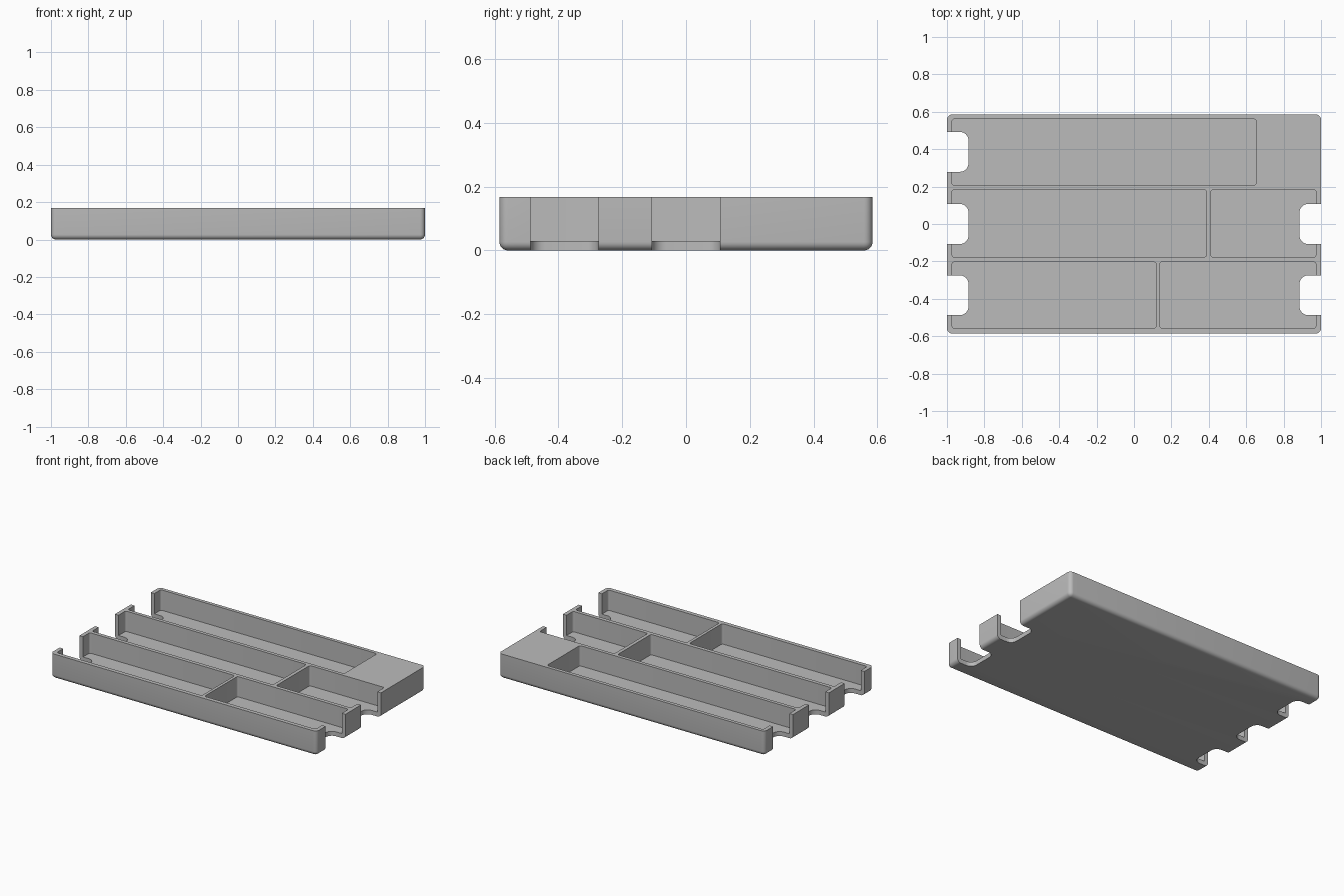
import bpy, bmesh
from mathutils import Vector, Matrix

if "Cube" in bpy.data.objects:
    bpy.data.objects.remove(bpy.data.objects["Cube"], do_unlink=True)

HEIGHT, FLOOR = 0.168, 0.03

gray = bpy.data.materials.new("plain gray")
gray.use_nodes = True
color = (0.5, 0.5, 0.5, 1)
gray.diffuse_color = color
gray.node_tree.nodes["Principled BSDF"].inputs["Base Color"].default_value = color


def rounded_box(name, x, y, z, radius, round_bottom=False):
    """Box between the given ranges with rounded upright corners."""
    spans = [Vector(p) for p in zip(x, y, z)]
    size, center = spans[1] - spans[0], (spans[0] + spans[1]) / 2
    bm = bmesh.new()
    bmesh.ops.create_cube(bm, size=1, matrix=Matrix.Translation(center) @ Matrix.Diagonal((*size, 1)))

    def is_rounded(edge):
        a, b = (v.co.z for v in edge.verts)
        upright = abs(a - b) > 0.01
        return upright or (round_bottom and max(a, b) < center.z)

    bmesh.ops.bevel(bm, geom=[e for e in bm.edges if is_rounded(e)], offset=radius,
                    segments=6, profile=0.5, affect='EDGES')
    mesh = bpy.data.meshes.new(name)
    bm.to_mesh(mesh)
    bm.free()
    mesh.materials.append(gray)
    obj = bpy.data.objects.new(name, mesh)
    bpy.context.collection.objects.link(obj)
    return obj


# Tray body
tray = rounded_box("tray", (-1, 1), (-0.585, 0.585), (0, HEIGHT), 0.027, True)
cutters = []

# Compartments: back row, middle row, front row
rows = {
    (0.207, 0.561): [(-0.973, 0.653)],
    (-0.177, 0.183): [(-0.973, 0.387), (0.411, 0.973)],
    (-0.557, -0.203): [(-0.973, 0.118), (0.138, 0.973)],
}
for y, spans in rows.items():
    for x in spans:
        cutters.append(rounded_box("compartment_cutter", x, y, (FLOOR, 0.3), 0.013))

# Finger notches through the end walls and floor
for row, y in enumerate([(0.279, 0.492), (-0.107, 0.107), (-0.487, -0.275)]):
    for side in ((-1,) if row == 0 else (-1, 1)):
        x = sorted((side * 0.885, side * 1.2))
        cutters.append(rounded_box("notch_cutter", x, y, (-0.1, 0.3), 0.045))

# Carve the body
for cutter in cutters:
    cutter.hide_render = True
    carve = tray.modifiers.new("carve", 'BOOLEAN')
    carve.operation = 'DIFFERENCE'
    carve.solver = 'EXACT'
    carve.object = cutter
bpy.context.view_layer.update()
carved = bpy.data.meshes.new_from_object(tray.evaluated_get(bpy.context.evaluated_depsgraph_get()))
tray.modifiers.clear()
tray.data = carved
for cutter in cutters:
    bpy.data.objects.remove(cutter, do_unlink=True)

# Smooth fillets, keep edges sharp
bpy.ops.object.select_all(action='DESELECT')
tray.select_set(True)
bpy.context.view_layer.objects.active = tray
bpy.ops.object.shade_smooth_by_angle(angle=0.6)
